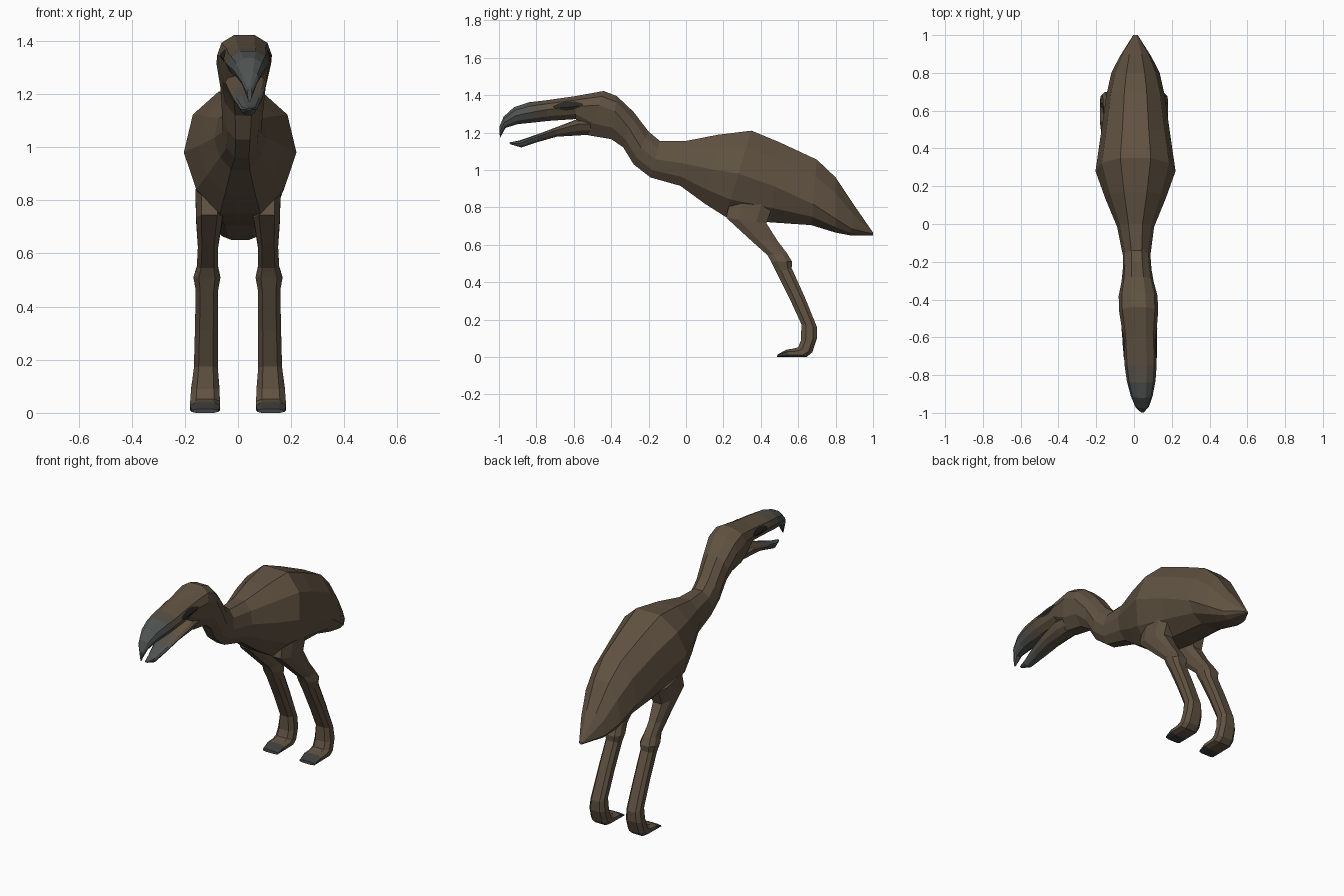
import bpy, bmesh
from mathutils import Vector
from mathutils.bvhtree import BVHTree


def material(name, rgb):
    m = bpy.data.materials.new(name)
    m.diffuse_color = (*rgb, 1)
    return m


BROWN = material("brown plumage", (0.118, 0.085, 0.054))
BASE = material("beak base grey brown", (0.095, 0.082, 0.062))
GREY = material("beak grey", (0.078, 0.088, 0.084))
DARK = material("eye dark", (0.022, 0.021, 0.018))
CLAW = material("claw grey", (0.045, 0.045, 0.043))


def loft(name, rings, mats, rule):
    """Skin closed rings of points; rule(face centre) gives the material slot."""
    bm = bmesh.new()
    loops = [[bm.verts.new(p) for p in ring] for ring in rings]
    n = len(loops[0])
    for a, b in zip(loops, loops[1:]):
        for i in range(n):
            j = (i + 1) % n
            bm.faces.new((a[i], a[j], b[j], b[i]))
    bm.faces.new(loops[0])
    bm.faces.new(loops[-1])
    bmesh.ops.recalc_face_normals(bm, faces=bm.faces)
    for f in bm.faces:
        f.material_index = rule(f.calc_center_median())
    return finish(name, bm, mats)


def finish(name, bm, mats):
    me = bpy.data.meshes.new(name)
    bm.to_mesh(me)
    bm.free()
    for m in mats:
        me.materials.append(m)
    ob = bpy.data.objects.new(name, me)
    bpy.context.collection.objects.link(ob)
    return ob


def centre_x(y):
    return 0.008 + 0.036 * max(0, -y)


def body_ring(yt, zt, yb, zb, w, m):
    """Ten sided section from top point to bottom point, widest at fraction m."""
    half = [(0.38, 1), (0.84, m + (1 - m) * 0.62), (1, m), (0.78, m * 0.4), (0.36, 0)]
    side = half + [(-x, t) for x, t in reversed(half)]
    return [(centre_x(yb + (yt - yb) * t) + x * w,
             yb + (yt - yb) * t, zb + (zt - zb) * t) for x, t in side]


# Body, neck, head and upper beak: top y, top z, bottom y, bottom z, half width, widest
BODY = [
    (-0.998, 1.23, -0.995, 1.17, 0.008, 0.5),
    (-0.975, 1.285, -0.965, 1.225, 0.035, 0.5),
    (-0.92, 1.335, -0.90, 1.245, 0.058, 0.5),
    (-0.84, 1.362, -0.82, 1.253, 0.076, 0.5),
    (-0.75, 1.372, -0.74, 1.262, 0.085, 0.55),
    (-0.59, 1.395, -0.59, 1.272, 0.088, 0.55),
    (-0.44, 1.422, -0.52, 1.185, 0.103, 0.68),
    (-0.37, 1.395, -0.40, 1.165, 0.103, 0.65),
    (-0.28, 1.31, -0.335, 1.12, 0.085, 0.55),
    (-0.20, 1.205, -0.28, 1.03, 0.076, 0.5),
    (-0.14, 1.155, -0.19, 0.96, 0.073, 0.5),
    (0.00, 1.155, -0.03, 0.915, 0.098, 0.5),
    (0.17, 1.188, 0.10, 0.82, 0.16, 0.5),
    (0.35, 1.21, 0.21, 0.75, 0.212, 0.5),
    (0.50, 1.148, 0.45, 0.72, 0.184, 0.45),
    (0.70, 1.055, 0.67, 0.705, 0.155, 0.32),
    (0.80, 0.96, 0.80, 0.665, 0.128, 0.25),
    (0.90, 0.81, 0.88, 0.65, 0.085, 0.22),
    (1.00, 0.665, 1.00, 0.65, 0.012, 0.5),
]


def beak_rule(c):
    return 2 if c.y < -0.80 else 1 if c.y < -0.74 else 0


body = loft("body_and_head", [body_ring(*r) for r in BODY], [BROWN, BASE, GREY], beak_rule)

# Lower jaw, hinged inside the head
JAW = [
    (-0.945, 1.147, -0.94, 1.138, 0.010, 0.5),
    (-0.89, 1.158, -0.88, 1.12, 0.030, 0.6),
    (-0.79, 1.192, -0.79, 1.150, 0.052, 0.7),
    (-0.70, 1.226, -0.69, 1.178, 0.066, 0.7),
    (-0.58, 1.272, -0.57, 1.185, 0.078, 0.7),
    (-0.48, 1.27, -0.48, 1.19, 0.070, 0.7),
]
loft("lower_jaw", [body_ring(*r) for r in JAW], [BROWN, BASE, GREY], beak_rule)

# Eyes: thin lens-shaped patches projected on both sides of the head
src = bmesh.new()
src.from_mesh(body.data)
tree = BVHTree.FromBMesh(src)
for label, s in (("right_eye", 1), ("left_eye", -1)):
    bm = bmesh.new()
    grid = []
    for i in range(9):
        u = i / 8
        y = -0.71 + 0.16 * u
        h = 0.004 + 0.02 * (1 - (2 * u - 1) ** 2)
        col = []
        for k in (-1, -0.33, 0.33, 1):
            hit = tree.ray_cast(Vector((s, y, 1.337 + 0.012 * u + h * k)), Vector((-s, 0, 0)))[0]
            col.append(bm.verts.new(hit + Vector((s * 0.004, 0, 0))))
        grid.append(col)
    for a, b in zip(grid, grid[1:]):
        for k in range(3):
            q = (a[k], b[k], b[k + 1], a[k + 1])
            bm.faces.new(q if s > 0 else q[::-1])
    finish(label, bm, [DARK])
src.free()

# Legs: front y, front z, back y, back z, half width, centre x
LEG = [
    (0.24, 0.86, 0.46, 0.80, 0.060, 0.100),
    (0.215, 0.745, 0.43, 0.715, 0.050, 0.108),
    (0.34, 0.63, 0.49, 0.62, 0.038, 0.113),
    (0.435, 0.545, 0.54, 0.555, 0.040, 0.115),
    (0.455, 0.51, 0.567, 0.51, 0.051, 0.117),
    (0.482, 0.455, 0.565, 0.475, 0.042, 0.117),
    (0.555, 0.31, 0.635, 0.32, 0.043, 0.119),
    (0.617, 0.175, 0.70, 0.16, 0.045, 0.121),
    (0.615, 0.09, 0.70, 0.10, 0.053, 0.123),
    (0.60, 0.052, 0.675, 0.025, 0.056, 0.124),
    (0.575, 0.045, 0.645, 0.0, 0.057, 0.124),
    (0.54, 0.040, 0.55, 0.0, 0.057, 0.124),
    (0.49, 0.014, 0.485, 0.0, 0.050, 0.124),
]


def leg_ring(s, yf, zf, yb, zb, w, cx):
    shape = [(-0.6, 0), (0.6, 0), (1, 0.3), (1, 0.75), (0.6, 1), (-0.6, 1), (-1, 0.75), (-1, 0.3)]
    return [(s * cx + x * w, yf + (yb - yf) * t, zf + (zb - zf) * t) for x, t in shape]


for label, s in (("right_leg", 1), ("left_leg", -1)):
    loft(label, [leg_ring(s, *r) for r in LEG], [BROWN, CLAW],
         lambda c: 1 if c.y < 0.545 and c.z < 0.06 else 0)
